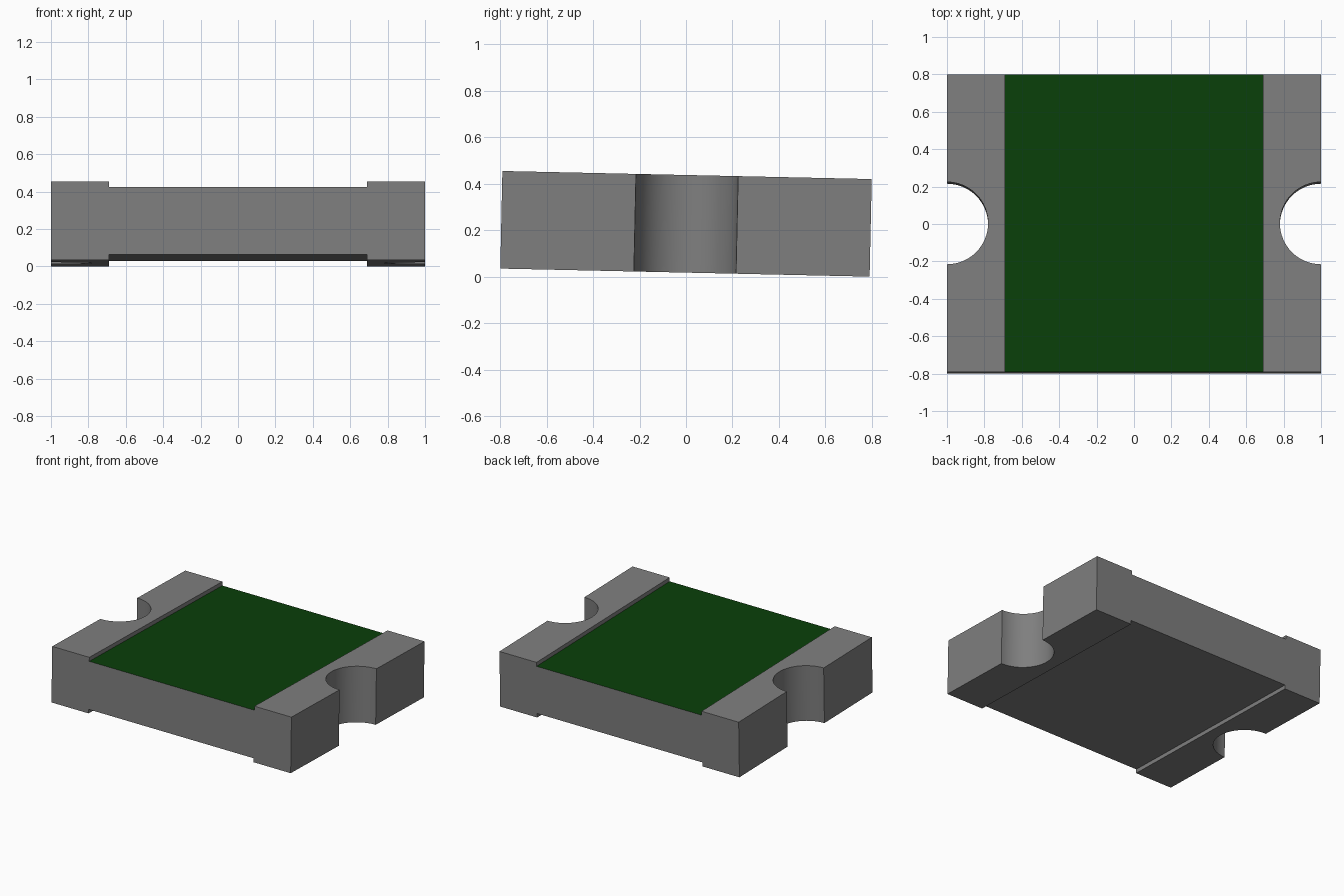
import bpy, bmesh, math
from mathutils import Matrix

cube = bpy.data.objects.get("Cube")
if cube:
    bpy.data.objects.remove(cube, do_unlink=True)

HALF_X, HALF_Y, HALF_Z = 1.0, 0.795, 0.21
CORE_X, CORE_Z = 0.69, 0.18
NOTCH_R, NOTCH_STEPS = 0.22, 32

# The whole part leans slightly towards the back
TILT = math.radians(1.25)
LIFT = HALF_Z * math.cos(TILT) + HALF_Y * math.sin(TILT)
POSE = Matrix.Translation((0, 0, LIFT)) @ Matrix.Rotation(-TILT, 4, 'X')


def material(name, rgb):
    mat = bpy.data.materials.new(name)
    mat.use_nodes = True
    mat.diffuse_color = (*rgb, 1)
    bsdf = mat.node_tree.nodes["Principled BSDF"]
    bsdf.inputs["Base Color"].default_value = (*rgb, 1)
    bsdf.inputs["Roughness"].default_value = 0.6
    return mat


grey = material("grey", (0.212, 0.212, 0.212))
green = material("dark green", (0.003, 0.05, 0.003))


def prism(name, outline, half_height, mats):
    """Extrude an outline in the ground plane, centred on its height."""
    bm = bmesh.new()
    base = bm.faces.new([bm.verts.new((x, y, -half_height)) for x, y in outline])
    out = bmesh.ops.extrude_face_region(bm, geom=[base], use_keep_orig=True)
    top = [v for v in out["geom"] if isinstance(v, bmesh.types.BMVert)]
    bmesh.ops.translate(bm, verts=top, vec=(0, 0, 2 * half_height))
    bmesh.ops.recalc_face_normals(bm, faces=bm.faces)
    mesh = bpy.data.meshes.new(name)
    bm.to_mesh(mesh)
    bm.free()
    for mat in mats:
        mesh.materials.append(mat)
    obj = bpy.data.objects.new(name, mesh)
    bpy.context.collection.objects.link(obj)
    obj.matrix_world = POSE
    return obj


# Thinner core with a green top
core = prism("core", [(-CORE_X, -HALF_Y), (CORE_X, -HALF_Y),
                      (CORE_X, HALF_Y), (-CORE_X, HALF_Y)], CORE_Z, [grey, green])
for face in core.data.polygons:
    face.material_index = 1 if face.normal.z > 0.9 else 0

# Thicker end terminals, each with a half-round notch in its outer side
for side, name in ((1, "left_terminal"), (-1, "right_terminal")):
    outline = [(CORE_X, HALF_Y), (CORE_X, -HALF_Y), (HALF_X, -HALF_Y)]
    for i in range(NOTCH_STEPS + 1):
        a = math.pi * i / NOTCH_STEPS
        outline.append((HALF_X - NOTCH_R * math.sin(a), -NOTCH_R * math.cos(a)))
    outline.append((HALF_X, HALF_Y))
    obj = prism(name, [(side * x, y) for x, y in outline], HALF_Z, [grey])
    bpy.ops.object.select_all(action='DESELECT')
    obj.select_set(True)
    bpy.context.view_layer.objects.active = obj
    bpy.ops.object.shade_smooth_by_angle(angle=math.radians(30))
